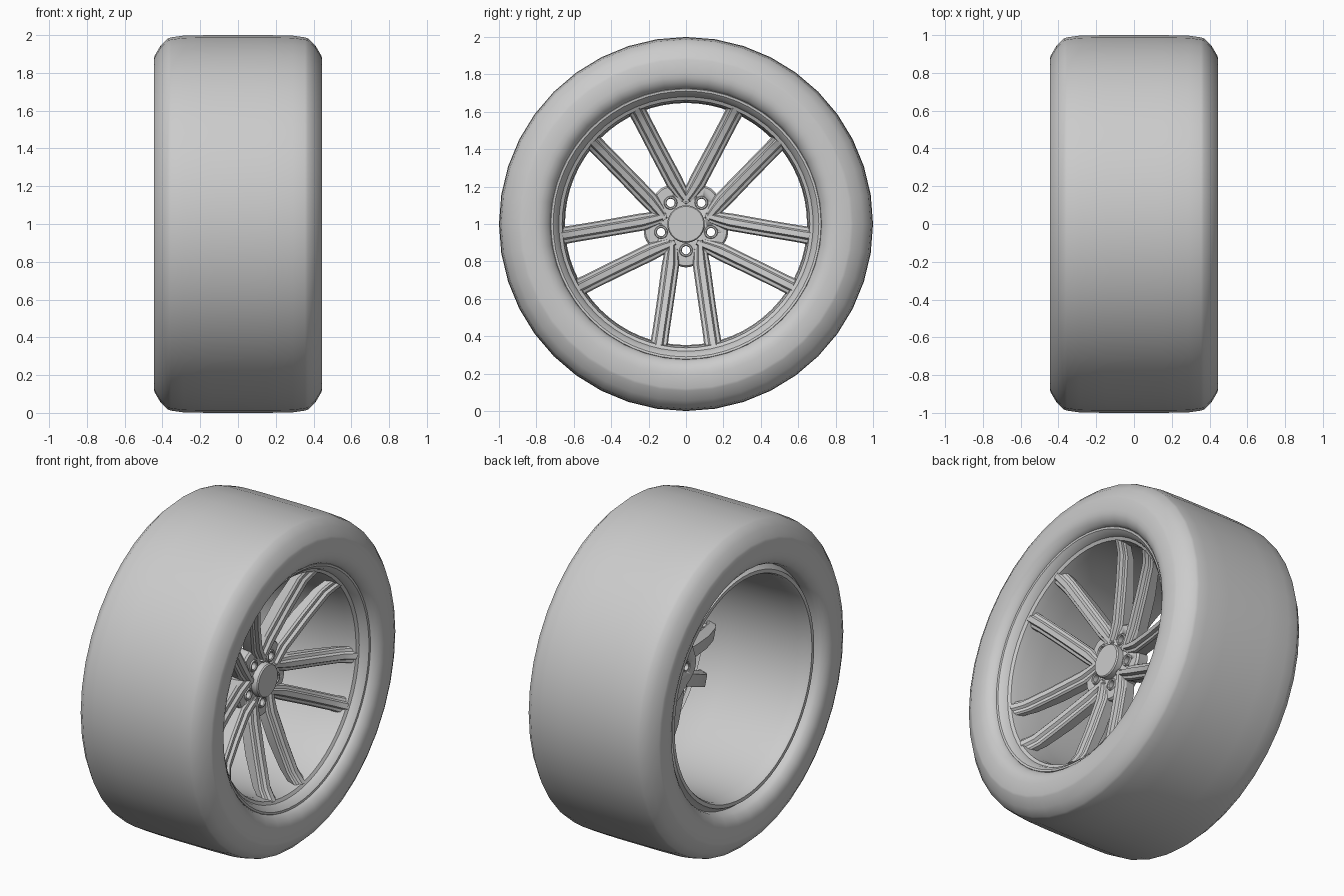
import bpy, bmesh, math
from math import sin, cos, pi, radians

if "Cube" in bpy.data.objects:
    bpy.data.objects.remove(bpy.data.objects["Cube"])

CENTRE_Z = 1.0


def finish(bm, name, angle=35):
    bmesh.ops.recalc_face_normals(bm, faces=bm.faces[:])
    me = bpy.data.meshes.new(name)
    bm.to_mesh(me)
    bm.free()
    ob = bpy.data.objects.new(name, me)
    bpy.context.collection.objects.link(ob)
    bpy.ops.object.select_all(action='DESELECT')
    ob.select_set(True)
    bpy.context.view_layer.objects.active = ob
    bpy.ops.object.shade_smooth_by_angle(angle=radians(angle))
    return ob


def lathe(name, profile, segs, closed=False, angle=35, y=0.0, z=CENTRE_Z, caps=False):
    """Spin (x, radius) points about an axis parallel to x."""
    bm = bmesh.new()
    rings = [[bm.verts.new((x, y + r * cos(2 * pi * i / segs), z + r * sin(2 * pi * i / segs)))
              for i in range(segs)] for x, r in profile]
    pairs = list(zip(rings, rings[1:])) + ([(rings[-1], rings[0])] if closed else [])
    for a, b in pairs:
        for i in range(segs):
            j = (i + 1) % segs
            bm.faces.new((a[i], a[j], b[j], b[i]))
    if caps:
        bm.faces.new(rings[0])
        bm.faces.new(rings[-1])
    return finish(bm, name, angle)


# Tyre: mirrored half profile from bead to tread
half = [(0.35, 0.718), (0.395, 0.725), (0.415, 0.737), (0.433, 0.76), (0.443, 0.785),
        (0.445, 0.81), (0.445, 0.88), (0.44, 0.893), (0.41, 0.945), (0.37, 0.983),
        (0.355, 0.988), (0.29, 0.997), (0.15, 1.0)]
lathe("tyre", half + [(-x, r) for x, r in reversed(half)], 40, angle=60)

# Rim: front lip, barrel and rear lip
lathe("rim_barrel", [(0.34, 0.725), (0.385, 0.73), (0.397, 0.722), (0.395, 0.71), (0.375, 0.69),
                     (0.35, 0.68), (0.34, 0.662), (0.29, 0.652), (0.15, 0.647), (-0.20, 0.65),
                     (-0.30, 0.656), (-0.375, 0.66), (-0.39, 0.668), (-0.39, 0.69),
                     (-0.37, 0.70), (-0.345, 0.724)], 64)

# Spokes: five V pairs, each lofted along stations (u, v, half width, front x, back x)
stations = [(0.085, 0.076, 0.028, 0.18, 0.09), (0.15, 0.078, 0.038, 0.188, 0.09),
            (0.22, 0.083, 0.047, 0.20, 0.10), (0.42, 0.111, 0.046, 0.255, 0.155),
            (0.58, 0.135, 0.046, 0.305, 0.22), (0.62, 0.141, 0.047, 0.33, 0.25),
            (0.648, 0.145, 0.048, 0.35, 0.27)]
# cross-section: sideways factor, drop from the front face
section = [(-1, 0.035), (-0.85, 0.022), (-0.5, 0.018), (-0.32, 0), (0.32, 0),
           (0.5, 0.018), (0.85, 0.022), (1, 0.035)]
bolt_angles = [radians(270 + 72 * k) for k in range(5)]


def place(u, v, a):
    return u * cos(a) - v * sin(a), CENTRE_Z + u * sin(a) + v * cos(a)


bm = bmesh.new()
for a in bolt_angles:
    for side in (1, -1):
        rings = []
        for u, v, w, front, back in stations:
            pts = [(v + f * w, front - d) for f, d in section]
            pts += [(v + 0.8 * w, back), (v - 0.8 * w, back)]
            rings.append([bm.verts.new((x, *place(u, side * s, a))) for s, x in pts])
        n = len(rings[0])
        for p, q in zip(rings, rings[1:]):
            for i in range(n):
                j = (i + 1) % n
                bm.faces.new((p[i], p[j], q[j], q[i]))
        bm.faces.new(rings[0])
        bm.faces.new(rings[-1])
finish(bm, "spokes", 25)

# Hub plate: softly lobed outline filling the webs between spokes
bm = bmesh.new()
outline = []
for i in range(80):
    t = 2 * pi * i / 80
    outline.append((t, 0.218 + 0.014 * cos(5 * (t - radians(270)))))
layers = []
for x, k in ((0.085, 0.97), (0.15, 1.0), (0.162, 0.96)):
    layers.append([bm.verts.new((x, k * r * cos(t), CENTRE_Z + k * r * sin(t))) for t, r in outline])
for p, q in zip(layers, layers[1:]):
    for i in range(80):
        j = (i + 1) % 80
        bm.faces.new((p[i], p[j], q[j], q[i]))
bm.faces.new(layers[0])
bm.faces.new(layers[-1])
hub = finish(bm, "hub_plate")

# Bolt holes through the hub, each with a low collar
for k, a in enumerate(bolt_angles):
    y, z = place(0.14, 0, a)
    cutter = lathe(f"bolt_hole_cutter_{k}", [(-0.1, 0.03), (0.3, 0.03)], 20, y=y, z=z, caps=True)
    cutter.hide_render = True
    cutter.hide_viewport = True
    mod = hub.modifiers.new("bolt_hole", 'BOOLEAN')
    mod.operation = 'DIFFERENCE'
    mod.object = cutter
    lathe(f"bolt_collar_{k}", [(0.09, 0.022), (0.165, 0.022), (0.17, 0.026), (0.17, 0.033),
                               (0.165, 0.036), (0.09, 0.036)], 20, closed=True, y=y, z=z)

# Centre cap
lathe("centre_cap", [(0.08, 0.1), (0.198, 0.1), (0.205, 0.094)], 40, caps=True)
